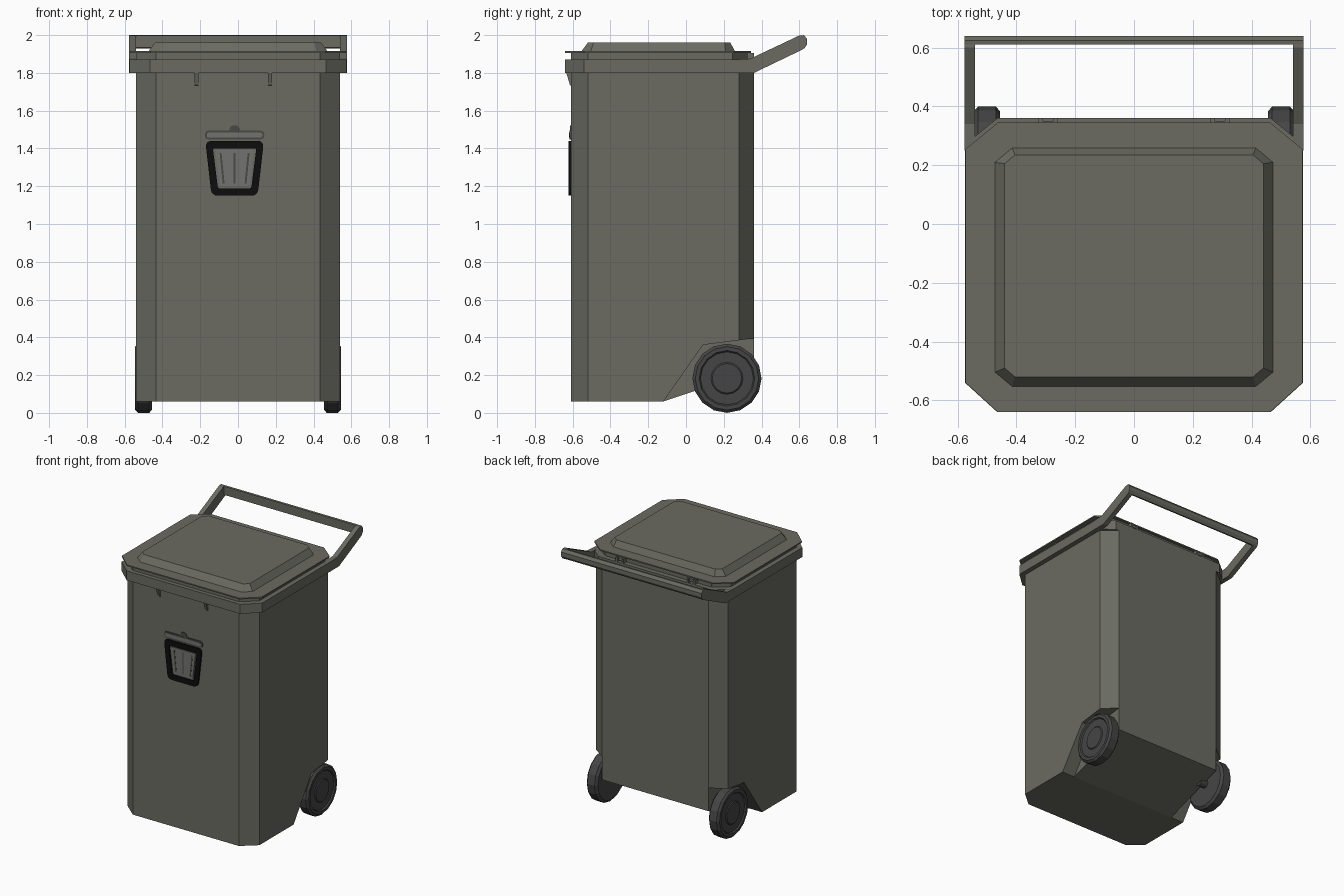
import bpy, bmesh, math
from mathutils import Vector

if "Cube" in bpy.data.objects:
    bpy.data.objects.remove(bpy.data.objects["Cube"])


def material(name, rgb):
    m = bpy.data.materials.new(name)
    m.diffuse_color = (*rgb, 1)
    m.use_nodes = True
    m.node_tree.nodes["Principled BSDF"].inputs["Base Color"].default_value = m.diffuse_color
    return m


GREY = material("bin grey", (0.145, 0.147, 0.122))
BLACK = material("black", (0.004, 0.004, 0.004))
RUBBER = material("wheel dark grey", (0.06, 0.06, 0.06))
PANEL = material("emblem grey", (0.17, 0.17, 0.165))
SLOT = material("slot grey", (0.065, 0.065, 0.06))


def finish(name, bm, mat):
    bmesh.ops.recalc_face_normals(bm, faces=bm.faces[:])
    me = bpy.data.meshes.new(name)
    bm.to_mesh(me)
    bm.free()
    me.materials.append(mat)
    ob = bpy.data.objects.new(name, me)
    bpy.context.collection.objects.link(ob)
    return ob


def loft(name, rings, mat):
    """Skin matching closed rings of points and cap both ends."""
    bm = bmesh.new()
    vs = [[bm.verts.new(p) for p in r] for r in rings]
    n = len(vs[0])
    for a, b in zip(vs, vs[1:]):
        for i in range(n):
            j = (i + 1) % n
            bm.faces.new((a[i], a[j], b[j], b[i]))
    bm.faces.new(vs[0])
    bm.faces.new(vs[-1])
    return finish(name, bm, mat)


def octagon(hx, y0, y1, cx, cf, cb, z):
    """Rectangle with front and back corners cut off."""
    half = [(hx - cx, y0), (hx, y0 + cf), (hx, y1 - cb), (hx - cx, y1)]
    pts = half + [(-x, y) for x, y in reversed(half)]
    return [(x, y, z) for x, y in pts]


def side_prism(name, yz, x0, x1, mat):
    return loft(name, [[(x, y, z) for y, z in yz] for x in (x0, x1)], mat)


def front_plate(name, xz, y0, y1, mat):
    return loft(name, [[(x, y, z) for x, z in xz] for y in (y0, y1)], mat)


def box(name, x0, x1, y0, y1, z0, z1, mat):
    return side_prism(name, [(y0, z0), (y1, z0), (y1, z1), (y0, z1)], x0, x1, mat)


def rounded(corners, r, steps=4):
    """Round the corners of a polygon with small curves."""
    out, n = [], len(corners)
    for i in range(n):
        p, a, b = (Vector(corners[k % n]) for k in (i, i - 1, i + 1))
        s, e = p + (a - p).normalized() * r, p + (b - p).normalized() * r
        for k in range(steps + 1):
            t = k / steps
            out.append(tuple(s * (1 - t) ** 2 + p * 2 * t * (1 - t) + e * t * t))
    return out


def cut(target, cutter):
    mod = target.modifiers.new(cutter.name, 'BOOLEAN')
    mod.operation, mod.object, mod.solver = 'DIFFERENCE', cutter, 'EXACT'
    cutter.hide_render = True
    cutter.hide_viewport = True


# Body with sloped underside and wheel recesses
body = loft("body", [octagon(0.54, -0.61, 0.36, 0.105, 0.09, 0.08, z) for z in (0.06, 1.82)], GREY)
cut(body, side_prism("underside_cutter", [(-0.12, 0.06), (0.5, 0.27), (0.5, -0.1), (-0.12, -0.1)],
                     -0.8, 0.8, GREY))
recess = [(-0.155, 0.01), (0.09, 0.36), (0.36, 0.395), (0.5, 0.41), (0.5, 0.01)]
for s, side in ((-1, "left"), (1, "right")):
    cut(body, side_prism(side + "_recess_cutter", recess, s * 0.435, s * 0.8, GREY))

# Rim, neck and lid
loft("rim", [octagon(0.575, -0.64, 0.36, 0.11, 0.10, 0.09, z) for z in (1.80, 1.87)], GREY)
loft("neck", [octagon(0.54, -0.61, 0.325, 0.105, 0.09, 0.08, z) for z in (1.865, 1.907)], GREY)
loft("lid_plate", [octagon(0.573, -0.64, 0.345, 0.11, 0.10, 0.09, z) for z in (1.906, 1.915)], GREY)
loft("lid_panel", [octagon(0.475, -0.555, 0.26, 0.06, 0.05, 0.05, 1.912),
                   octagon(0.44, -0.52, 0.235, 0.035, 0.03, 0.03, 1.96)], GREY)

# Handle arms and bar
arm = [(0.25, 1.80), (0.36, 1.80), (0.62, 1.925), (0.637, 1.945), (0.637, 1.975),
       (0.622, 1.997), (0.60, 1.998), (0.34, 1.875), (0.25, 1.87)]
bar = [(0.61, 1.935), (0.627, 1.93), (0.64, 1.95), (0.64, 1.98), (0.625, 2.0), (0.61, 1.998)]
for s, side in ((-1, "left"), (1, "right")):
    side_prism(side + "_handle_arm", arm, s * 0.54, s * 0.576, GREY)
side_prism("handle_bar", bar, -0.576, 0.576, GREY)

# Hinges at the back
for s, side in ((-1, "left"), (1, "right")):
    for k in (-1, 1):
        x = s * 0.292 + k * 0.025
        box(side + "_hinge_lug", x - 0.007, x + 0.007, 0.32, 0.36, 1.865, 1.905, GREY)
    box(side + "_hinge_pin", s * 0.292 - 0.03, s * 0.292 + 0.03, 0.333, 0.35, 1.88, 1.90, GREY)

# Ribs under the front rim
for x in (-0.22, 0.17):
    side_prism("front_rib", [(-0.635, 1.805), (-0.605, 1.805), (-0.605, 1.73), (-0.614, 1.735)],
               x - 0.01, x + 0.01, GREY)

# Bucket emblem: black frame, panel, slots, lid and knob
CX = -0.018


def bucket(top, bottom, z1, z0, r):
    return rounded([(CX - bottom, z0), (CX + bottom, z0), (CX + top, z1), (CX - top, z1)], r)


outer, inner = bucket(0.155, 0.122, 1.44, 1.15, 0.035), bucket(0.115, 0.088, 1.40, 1.188, 0.012)
loft("emblem_frame", [[(x, y, z) for x, z in ring] for ring, y in
                      ((outer, -0.609), (outer, -0.622), (inner, -0.622), (inner, -0.609))], BLACK)
front_plate("emblem_panel", bucket(0.102, 0.078, 1.393, 1.20, 0.01), -0.609, -0.617, PANEL)
for k in (-1, 0, 1):
    x0, x1 = CX + k * 0.058, CX + k * 0.074
    front_plate("emblem_slot", [(x0 - 0.005, 1.215), (x0 + 0.005, 1.215),
                                (x1 + 0.005, 1.375), (x1 - 0.005, 1.375)], -0.615, -0.6185, SLOT)


def pill(hw, z0, z1):
    return rounded([(CX - hw, z0), (CX + hw, z0), (CX + hw, z1), (CX - hw, z1)], (z1 - z0) * 0.45)


front_plate("emblem_knob", rounded([(CX - 0.035, 1.48), (CX + 0.035, 1.48), (CX + 0.02, 1.522),
                                    (CX - 0.02, 1.522)], 0.015), -0.609, -0.615, SLOT)
front_plate("emblem_lid_edge", pill(0.157, 1.448, 1.494), -0.609, -0.616, SLOT)
front_plate("emblem_lid", pill(0.147, 1.457, 1.485), -0.615, -0.6185, PANEL)

# Wheels: stepped discs turned about the axle, each with a short axle stub
WY, WZ, SIDES = 0.217, 0.183, 16
profile = [(0.455, 0.165), (0.47, 0.183), (0.53, 0.183), (0.544, 0.168), (0.544, 0.147),
           (0.535, 0.14), (0.535, 0.085), (0.541, 0.078), (0.541, 0.02)]


def ring(x, r):
    return [(x, WY + r * math.sin(a), WZ - r * math.cos(a))
            for a in (2 * math.pi * i / SIDES for i in range(SIDES))]


for s, side in ((-1, "left"), (1, "right")):
    loft(side + "_wheel", [ring(s * x, r) for x, r in profile], RUBBER)
    loft(side + "_axle", [ring(s * x, 0.03) for x in (0.40, 0.46)], RUBBER)
